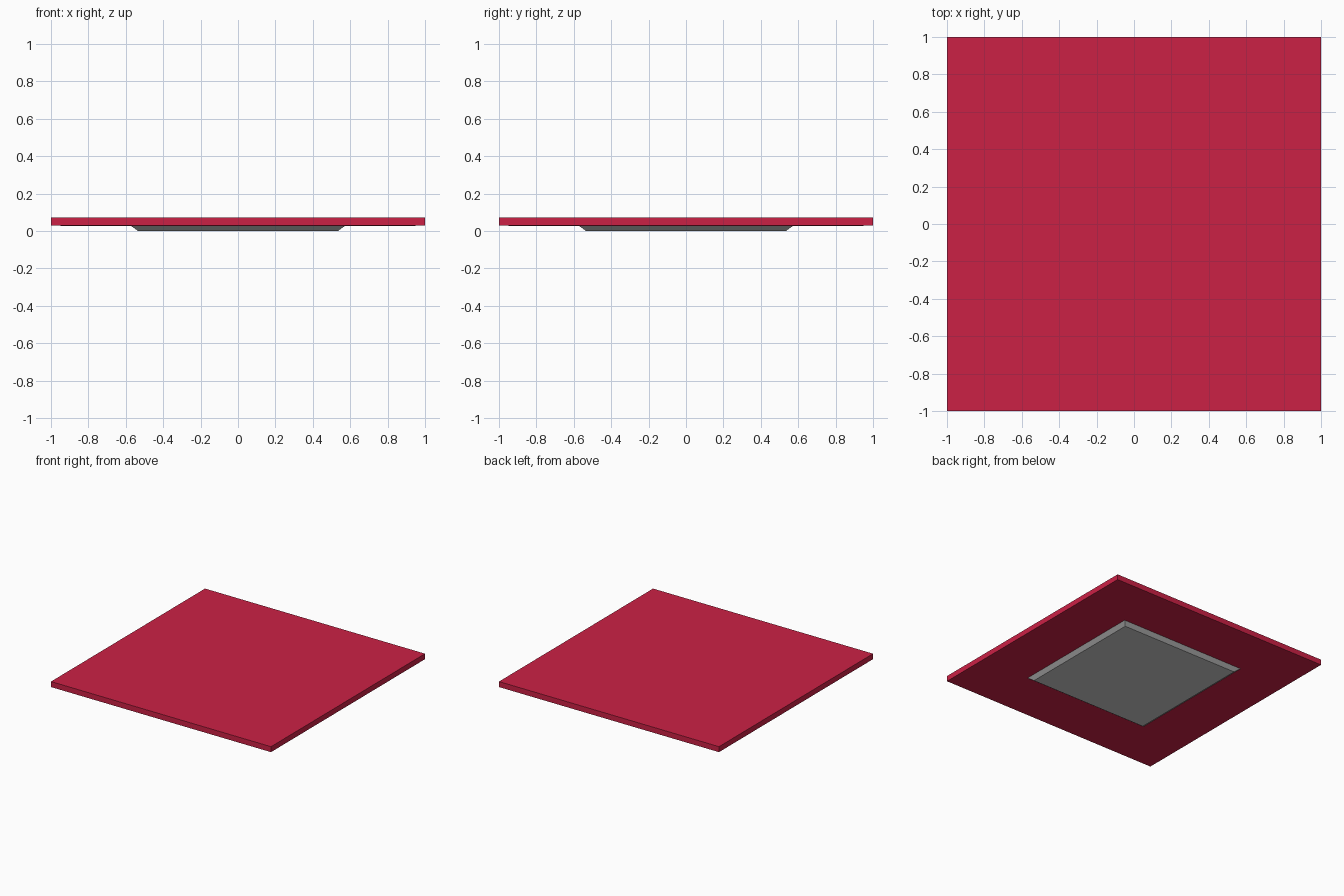
import bpy
import bmesh

if "Cube" in bpy.data.objects:
    bpy.data.objects.remove(bpy.data.objects["Cube"])


def square_stack(name, rings):
    """Closed solid lofted through square rings given as (half_width, z), bottom to top."""
    bm = bmesh.new()
    loops = [[bm.verts.new((sx * h, sy * h, z))
              for sx, sy in ((-1, -1), (1, -1), (1, 1), (-1, 1))]
             for h, z in rings]
    for low, high in zip(loops, loops[1:]):
        for i in range(4):
            j = (i + 1) % 4
            bm.faces.new((low[i], low[j], high[j], high[i]))
    bm.faces.new(loops[0][::-1])
    bm.faces.new(loops[-1])
    bmesh.ops.recalc_face_normals(bm, faces=bm.faces)
    mesh = bpy.data.meshes.new(name)
    bm.to_mesh(mesh)
    bm.free()
    obj = bpy.data.objects.new(name, mesh)
    bpy.context.collection.objects.link(obj)
    return obj


# Red square slab, its underside dipping very slightly towards the middle
slab = square_stack("slab", [(0.57, 0.025), (1.0, 0.028), (1.0, 0.073)])
red = bpy.data.materials.new("red")
red.diffuse_color = (0.6, 0.015, 0.06, 1.0)
red.use_nodes = True
red.node_tree.nodes["Principled BSDF"].inputs["Base Color"].default_value = red.diffuse_color
slab.data.materials.append(red)

# Grey foot plate with chamfered sides
square_stack("foot_plate", [(0.535, 0.0), (0.57, 0.0255)])
